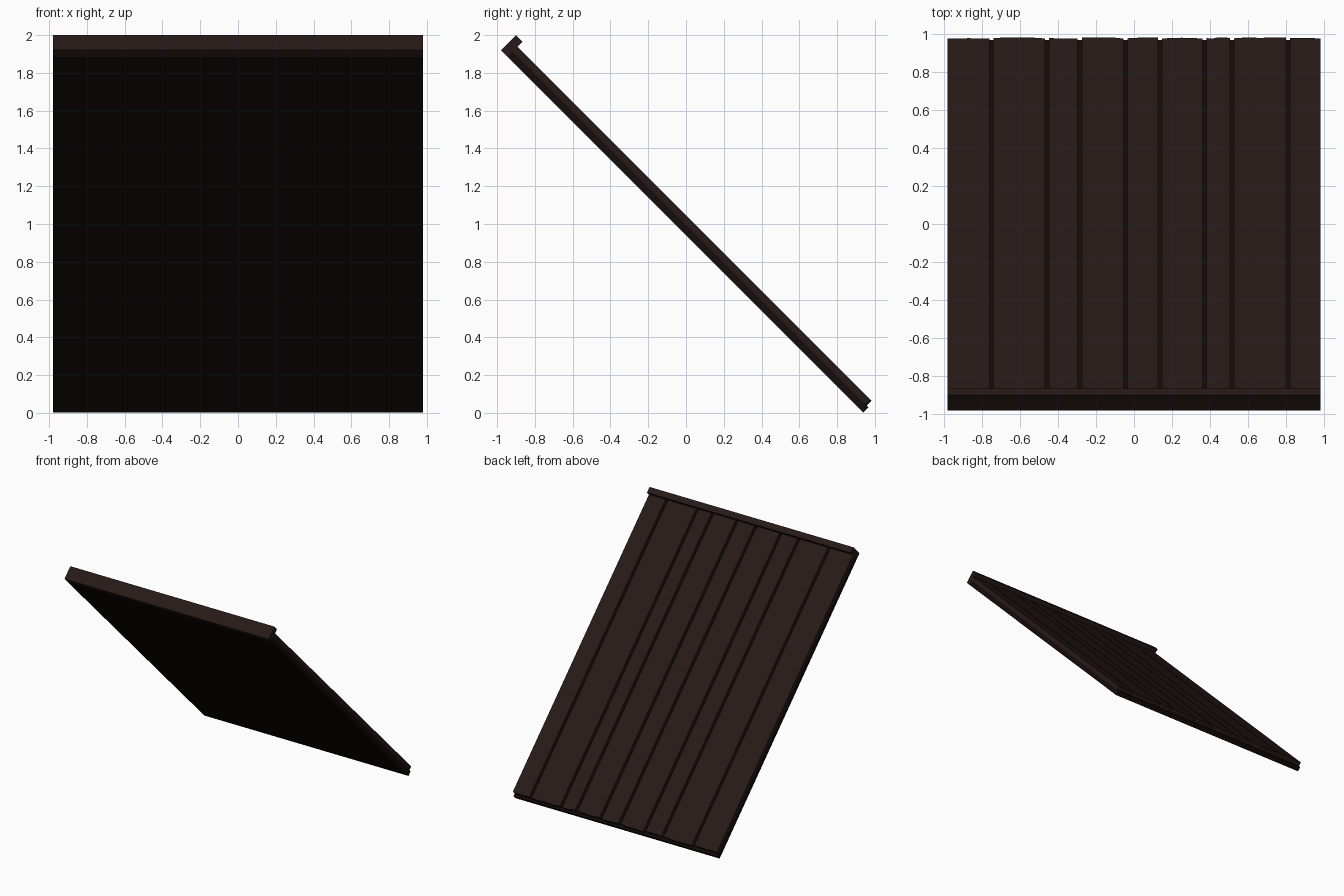
import bpy, bmesh, random
from mathutils import Matrix, Vector

if "Cube" in bpy.data.objects:
    bpy.data.objects.remove(bpy.data.objects["Cube"])

random.seed(4)
S = 0.5 ** 0.5
W = 0.98
# panel space: x across, u down the slope, v out of the upper face
PANEL = Matrix(((1, 0, 0, 0), (0, S, S, -0.98), (0, -S, S, 1.92), (0, 0, 0, 1)))


def material(name, rgb):
    m = bpy.data.materials.new(name)
    m.diffuse_color = (*rgb, 1)
    m.use_nodes = True
    m.node_tree.nodes["Principled BSDF"].inputs["Base Color"].default_value = m.diffuse_color
    return m


wood = material("dark_brown_wood", (0.020, 0.010, 0.009))
dark = material("darker_backing", (0.007, 0.0035, 0.003))


def slab(name, x0, x1, u0, u1, v0, v1, mat, jag=()):
    """Sloping box; jag adds uneven offsets across the lower end."""
    ends = jag or (0, 0)
    n = len(ends) - 1
    outline = [(x1, u0), (x0, u0)]
    outline += [(x0 + (x1 - x0) * i / n, u1 + e) for i, e in enumerate(ends)]
    bm = bmesh.new()
    face = bm.faces.new([bm.verts.new((x, u, v0)) for x, u in outline])
    ext = bmesh.ops.extrude_face_region(bm, geom=[face])
    top = [g for g in ext["geom"] if isinstance(g, bmesh.types.BMVert)]
    bmesh.ops.translate(bm, verts=top, vec=Vector((0, 0, v1 - v0)))
    bm.transform(PANEL)
    bmesh.ops.recalc_face_normals(bm, faces=bm.faces)
    me = bpy.data.meshes.new(name)
    bm.to_mesh(me)
    bm.free()
    me.materials.append(mat)
    ob = bpy.data.objects.new(name, me)
    bpy.context.collection.objects.link(ob)


# backing sheet beneath the planks
slab("backing_board", -W, W, 0.05, 2.713, 0, 0.04, dark)

# ridge beam along the upper edge
slab("ridge_beam", -W, W, 0, 0.05, 0, 0.113, wood)

# planks of uneven width with narrow gaps and rough lower ends
gaps = [-0.75, -0.457, -0.285, -0.045, 0.136, 0.37, 0.515, 0.81]
lefts = [-W] + [g + 0.011 for g in gaps]
rights = [g - 0.011 for g in gaps] + [W]
for i, (a, b) in enumerate(zip(lefts, rights)):
    jag = [random.uniform(-0.006, 0.006) for _ in range(5)]
    slab(f"plank_{i + 1}", a, b, 0.05, 2.694, 0.04, 0.075, wood, jag)
